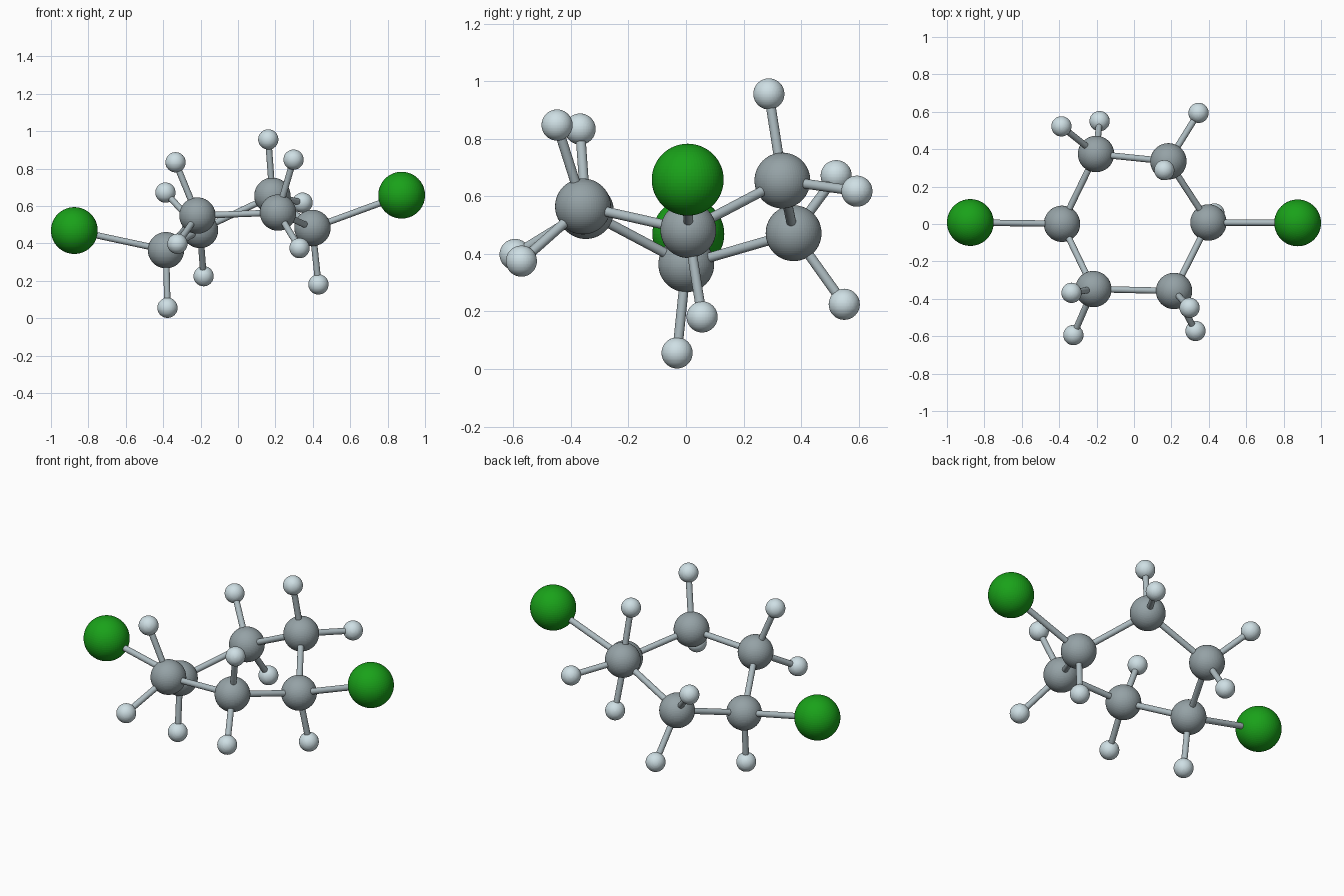
import bpy
from mathutils import Vector

if "Cube" in bpy.data.objects:
    bpy.data.objects.remove(bpy.data.objects["Cube"])


def material(name, rgb):
    m = bpy.data.materials.new(name)
    m.diffuse_color = (*rgb, 1)
    m.use_nodes = True
    m.node_tree.nodes["Principled BSDF"].inputs["Base Color"].default_value = m.diffuse_color
    return m


DARK = material("dark_grey", (0.30, 0.36, 0.38))
PALE = material("pale_blue", (0.62, 0.74, 0.78))
GREEN = material("green", (0.01, 0.36, 0.01))
ROD = material("rod_grey", (0.42, 0.50, 0.53))


def ball(name, pos, radius, mat):
    bpy.ops.mesh.primitive_uv_sphere_add(segments=64, ring_count=32, radius=radius, location=pos)
    ob = bpy.context.object
    ob.name = name
    ob.data.materials.append(mat)


def rod(name, a, b):
    a, b = Vector(a), Vector(b)
    d = b - a
    bpy.ops.mesh.primitive_cylinder_add(vertices=32, radius=0.017, depth=d.length, location=(a + b) / 2)
    ob = bpy.context.object
    ob.name = name
    ob.rotation_euler = d.to_track_quat('Z', 'Y').to_euler()
    ob.data.materials.append(ROD)
    bpy.ops.object.shade_smooth_by_angle()


# Ring order: carbon position, its hydrogens, its chlorine (if any)
RING = [
    ((-0.385, 0.001, 0.364), [(-0.377, -0.031, 0.056)], (-0.875, 0.008, 0.469)),
    ((-0.203, 0.374, 0.472), [(-0.184, 0.550, 0.225), (-0.388, 0.522, 0.672)], None),
    ((0.184, 0.335, 0.655), [(0.162, 0.288, 0.956), (0.345, 0.594, 0.618)], None),
    ((0.398, 0.008, 0.483), [(0.430, 0.056, 0.181)], (0.875, 0.006, 0.658)),
    ((0.214, -0.358, 0.565), [(0.297, -0.448, 0.848), (0.329, -0.572, 0.375)], None),
    ((-0.217, -0.348, 0.549), [(-0.334, -0.368, 0.834), (-0.324, -0.594, 0.398)], None),
]

for i, (c, hydrogens, chlorine) in enumerate(RING):
    # Carbon ball and the rod to the next one round the ring
    ball(f"carbon_{i + 1}", c, 0.097, DARK)
    rod(f"ring_bond_{i + 1}", c, RING[(i + 1) % 6][0])
    # Hydrogen balls and rods
    for j, h in enumerate(hydrogens):
        ball(f"hydrogen_{i + 1}_{j + 1}", h, 0.054, PALE)
        rod(f"hydrogen_bond_{i + 1}_{j + 1}", c, h)
    # Chlorine balls and rods
    if chlorine:
        ball(f"chlorine_{i + 1}", chlorine, 0.125, GREEN)
        rod(f"chlorine_bond_{i + 1}", c, chlorine)
